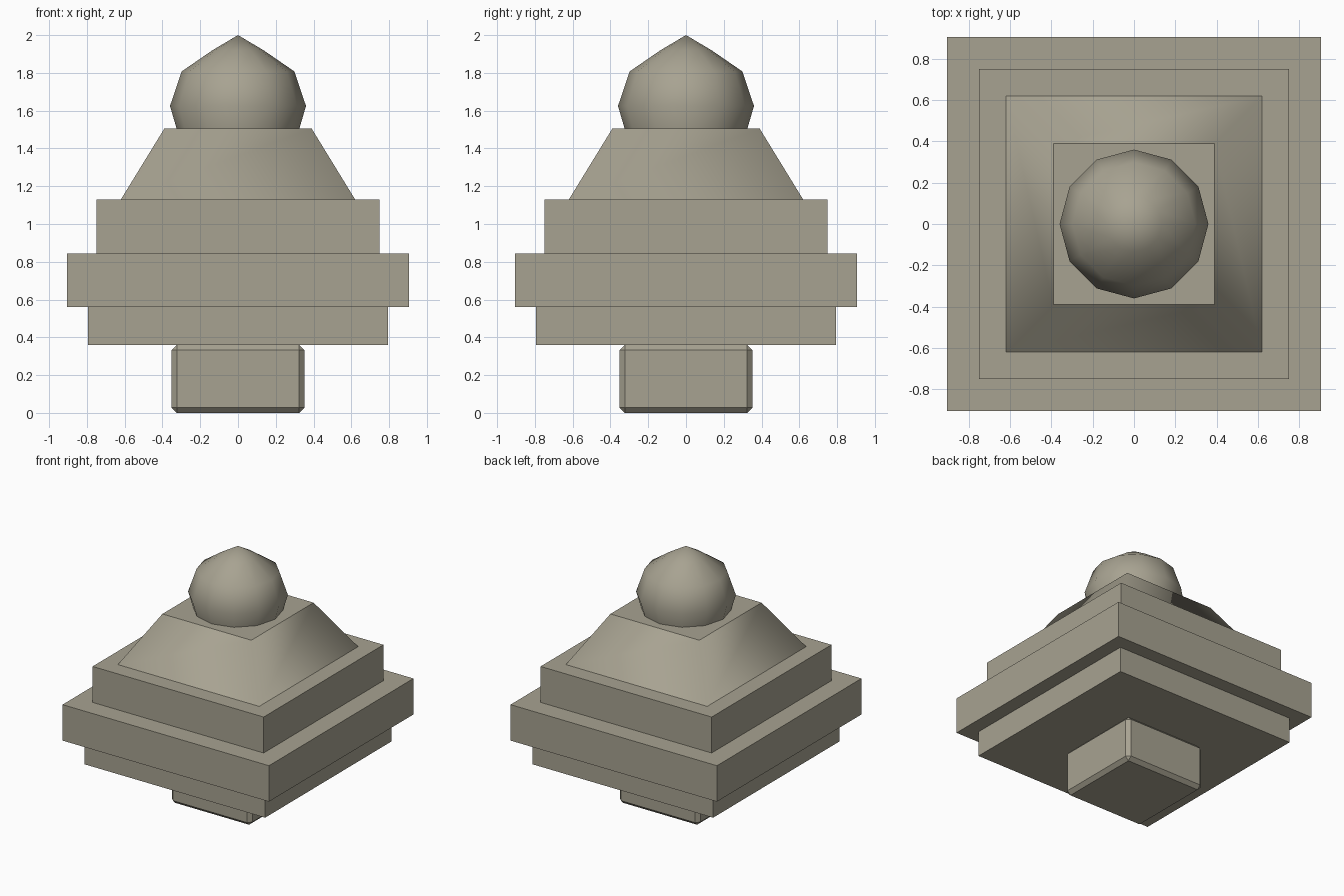
import bpy, bmesh
from math import cos, sin, pi

cube = bpy.data.objects.get("Cube")
if cube:
    bpy.data.objects.remove(cube, do_unlink=True)

# One stone colour for the whole piece
stone = bpy.data.materials.new("warm_grey_stone")
stone.use_nodes = True
COLOUR = (0.39, 0.365, 0.285, 1)
stone.diffuse_color = COLOUR
stone.node_tree.nodes["Principled BSDF"].inputs["Base Color"].default_value = COLOUR


def lathe(name, profile, sides, turn=0.0, apex=None, smooth=False):
    """Stack regular rings of (radius, z), closed by caps or an apex."""
    bm = bmesh.new()
    rings = []
    for r, z in profile:
        angles = [turn + 2 * pi * i / sides for i in range(sides)]
        rings.append([bm.verts.new((r * cos(a), r * sin(a), z)) for a in angles])
    walls = []
    for low, high in zip(rings, rings[1:]):
        for i in range(sides):
            j = (i + 1) % sides
            walls.append(bm.faces.new((low[i], low[j], high[j], high[i])))
    caps = [bm.faces.new(rings[0][::-1])]
    if apex is None:
        caps.append(bm.faces.new(rings[-1]))
    else:
        tip = bm.verts.new((0, 0, apex))
        for i in range(sides):
            walls.append(bm.faces.new((rings[-1][i], rings[-1][(i + 1) % sides], tip)))
    # Walls shade smoothly while the rims of the flat caps stay sharp
    for face in walls:
        face.smooth = smooth
    for cap in caps:
        for edge in cap.edges:
            edge.smooth = False
    mesh = bpy.data.meshes.new(name)
    bm.to_mesh(mesh)
    bm.free()
    mesh.materials.append(stone)
    obj = bpy.data.objects.new(name, mesh)
    bpy.context.collection.objects.link(obj)
    return obj


def square(name, half_low, half_high, z_low, z_high, smooth=False):
    """Square block or frustum given by its half widths."""
    k = 2 ** 0.5
    return lathe(name, [(half_low * k, z_low), (half_high * k, z_high)], 4, pi / 4, smooth=smooth)


# Chamfered peg underneath
peg = square("base_peg", 0.352, 0.352, 0, 0.36)
bevel = peg.modifiers.new("chamfer", "BEVEL")
bevel.width = 0.028
bevel.segments = 1

# Three stepped slabs
square("lower_slab", 0.793, 0.793, 0.36, 0.56)
square("middle_slab", 0.905, 0.905, 0.56, 0.845)
square("upper_slab", 0.75, 0.75, 0.845, 1.13)

# Tapered cap with soft-shaded corners
square("tapered_cap", 0.62, 0.39, 1.13, 1.505, smooth=True)

# Faceted finial, its foot sunk into the cap
lathe("finial_ball", [(0.306, 1.44), (0.36, 1.625), (0.298, 1.808), (0.135, 1.92)],
      12, apex=2.0, smooth=True)
